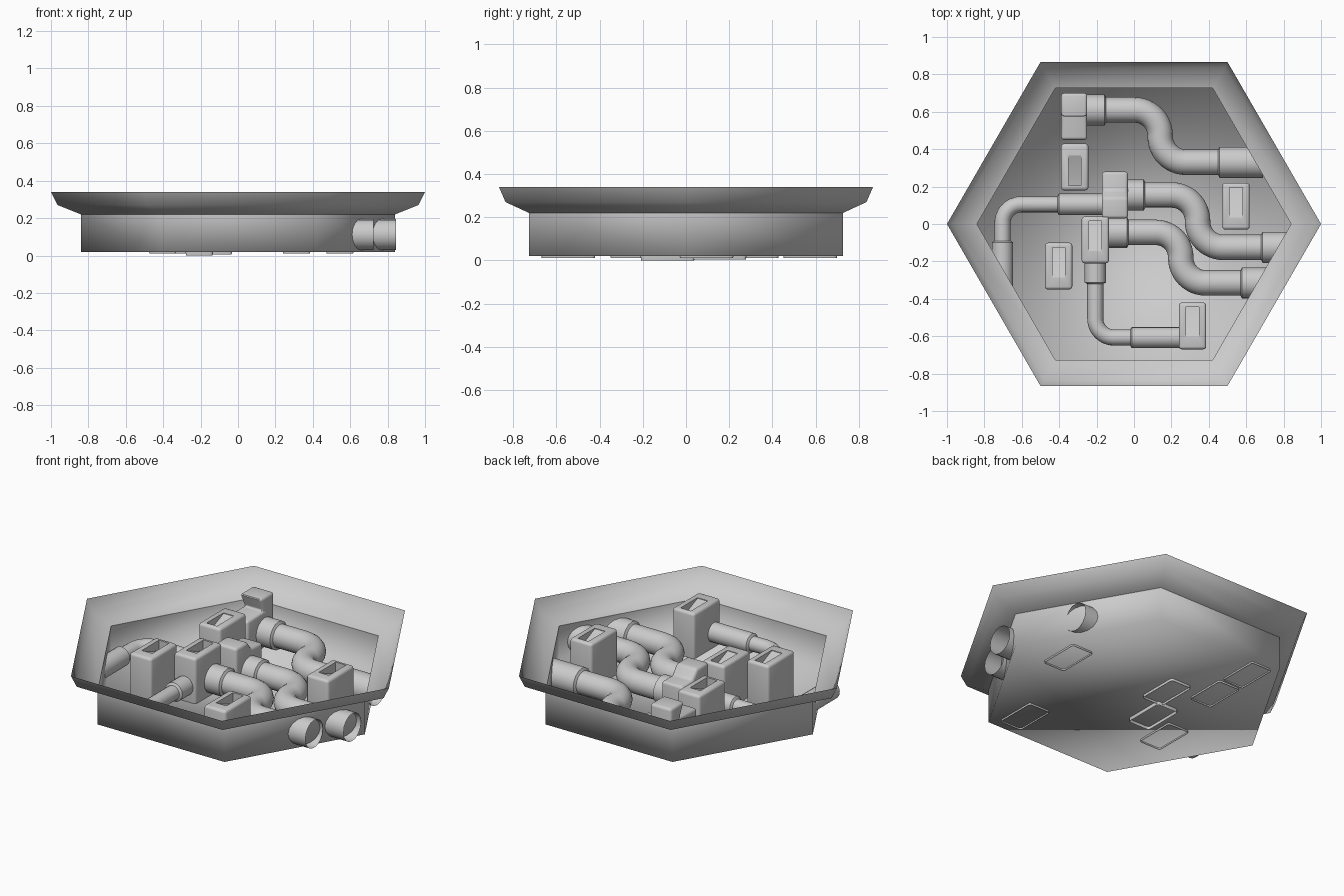
import bpy, bmesh, math
from mathutils import Vector

if "Cube" in bpy.data.objects:
    bpy.data.objects.remove(bpy.data.objects["Cube"])


def activate(ob):
    bpy.ops.object.select_all(action='DESELECT')
    ob.select_set(True)
    bpy.context.view_layer.objects.active = ob


def mesh_object(name, bm):
    bmesh.ops.recalc_face_normals(bm, faces=bm.faces)
    me = bpy.data.meshes.new(name)
    bm.to_mesh(me)
    bm.free()
    ob = bpy.data.objects.new(name, me)
    bpy.context.collection.objects.link(ob)
    return ob


def hex_shell(name, profile, floor=False):
    """Six-sided open shell lofted through (radius, z) pairs."""
    bm = bmesh.new()
    rings = [[bm.verts.new((r * math.cos(i * math.pi / 3), r * math.sin(i * math.pi / 3), z))
              for i in range(6)] for r, z in profile]
    for a, b in zip(rings, rings[1:]):
        for i in range(6):
            j = (i + 1) % 6
            bm.faces.new((a[i], a[j], b[j], b[i]))
    if floor:
        bm.faces.new(rings[-1])
    ob = mesh_object(name, bm)
    for p in ob.data.polygons:
        p.use_smooth = True
    return ob


def prism(name, outline, x0, x1):
    """Extrude a (y, z) outline between two x positions."""
    bm = bmesh.new()
    f = bm.faces.new([bm.verts.new((x0, y, z)) for y, z in outline])
    ext = bmesh.ops.extrude_face_region(bm, geom=[f])
    bmesh.ops.translate(bm, vec=(x1 - x0, 0, 0),
                        verts=[v for v in ext['geom'] if isinstance(v, bmesh.types.BMVert)])
    return mesh_object(name, bm)


def finish_block(ob, cutter=None):
    """Round the edges, cut the slot and open the underside."""
    bev = ob.modifiers.new("round", 'BEVEL')
    bev.width, bev.segments = 0.016, 3
    activate(ob)
    bpy.ops.object.modifier_apply(modifier="round")
    # underside is an open outline around the tray floor
    if cutter:
        cut = ob.modifiers.new("slot", 'BOOLEAN')
        cut.operation, cut.object, cut.solver = 'DIFFERENCE', cutter, 'EXACT'
        bpy.ops.object.modifier_apply(modifier="slot")
        bpy.data.objects.remove(cutter)
    bm = bmesh.new()
    bm.from_mesh(ob.data)
    low = min(v.co.z for v in bm.verts)
    bmesh.ops.delete(bm, geom=[f for f in bm.faces if f.calc_center_median().z < low + 0.012],
                     context='FACES')
    base = min(v.co.z for v in bm.verts)
    for v in bm.verts:
        if v.co.z < base + 0.001:
            v.co.z = low
    bm.to_mesh(ob.data)
    bm.free()
    bpy.ops.object.shade_smooth_by_angle(angle=math.radians(40))


def slotted_block(name, x, y, z0, side=1):
    top = 0.29
    ob = prism(name, [(y - .125, z0), (y + .125, z0), (y + .125, top), (y - .125, top)],
               x - .073, x + .073)
    s = side
    cutter = prism("slot_cutter", [(y + s * .1, top + .03), (y + s * .1, top - .06),
                                   (y + s * .05, top - .05), (y - s * .06, top - .004),
                                   (y - s * .06, top + .03)], x - .034, x + .034)
    cutter.hide_render = True
    finish_block(ob, cutter)


def stepped_block(name, x, y0, y1, step, z_front, z_back, z0):
    d = .02 if z_front > z_back else -.02
    ob = prism(name, [(y0, z0), (y1, z0), (y1, z_back), (step + d, z_back),
                      (step - d, z_front), (y0, z_front)], x - .07, x + .07)
    finish_block(ob)


def pipe(name, corners, bend, r, big, first, last, z=0.112):
    """Open pipe through filleted corners, with wider collars at both ends."""
    pts = [Vector((x, y, z)) for x, y in corners]
    d0 = (pts[1] - pts[0]).normalized()
    d1 = (pts[-1] - pts[-2]).normalized()
    path = [(pts[0], big), (pts[0] + d0 * (first - .008), big), (pts[0] + d0 * first, r)]
    for a, c, b in zip(pts, pts[1:], pts[2:]):
        u, w = (a - c).normalized(), (b - c).normalized()
        centre = c + (u + w) * bend
        for k in range(13):
            t = k / 12 * math.pi / 2
            path.append((centre - w * bend * math.cos(t) - u * bend * math.sin(t), r))
    path += [(pts[-1] - d1 * last, r), (pts[-1] - d1 * (last - .008), big), (pts[-1], big)]
    # drop coincident points where two bends meet
    path = [p for i, p in enumerate(path) if i == 0 or (p[0] - path[i - 1][0]).length > .002]
    cu = bpy.data.curves.new(name, 'CURVE')
    cu.dimensions, cu.bevel_depth, cu.bevel_resolution = '3D', 1.0, 6
    cu.use_fill_caps = False
    sp = cu.splines.new('POLY')
    sp.points.add(len(path) - 1)
    for q, (co, rad) in zip(sp.points, path):
        q.co, q.radius = (*co, 1), rad
    ob = bpy.data.objects.new(name, cu)
    bpy.context.collection.objects.link(ob)
    activate(ob)
    bpy.ops.object.convert(target='MESH')
    bpy.ops.object.shade_smooth_by_angle(angle=math.radians(35))


# hexagonal tray
hex_shell("tray_rim", [(1.0, .34), (.965, .27), (.84, .22)])
hex_shell("tray_body", [(.84, .22), (.84, .02)], floor=True)

# slotted blocks
for name, x, y, z0, side in [("block_back_left", -.317, .305, .01, -1),
                             ("block_centre", -.207, -.085, 0, 1),
                             ("block_left", -.403, -.225, .01, 1),
                             ("block_right", .545, .095, .01, 1),
                             ("block_front", .313, -.545, .01, 1)]:
    slotted_block(name, x, y, z0, side)

# stepped blocks
stepped_block("block_back", -.32, .45, .70, .59, .23, .315, .01)
stepped_block("block_middle", -.102, .03, .28, .16, .285, .23, .005)

# wide S-shaped pipes leaving through the right wall
pipe("wide_pipe_back", [(-.27, .61), (.14, .61), (.14, .33), (.69, .33)],
     .138, .068, .083, .12, .24)
pipe("wide_pipe_middle", [(-.06, .155), (.34, .155), (.34, -.125), (.845, -.125)],
     .138, .068, .083, .12, .165)
pipe("wide_pipe_front", [(-.15, -.045), (.25, -.045), (.25, -.315), (.725, -.315)],
     .133, .068, .083, .12, .155)

# narrow elbow pipes
pipe("narrow_pipe_left", [(-.15, .105), (-.703, .105), (-.703, -.37)],
     .1, .043, .057, .26, .28)
pipe("narrow_pipe_front", [(-.207, -.19), (-.207, -.607), (.26, -.607)],
     .1, .043, .057, .13, .28)
